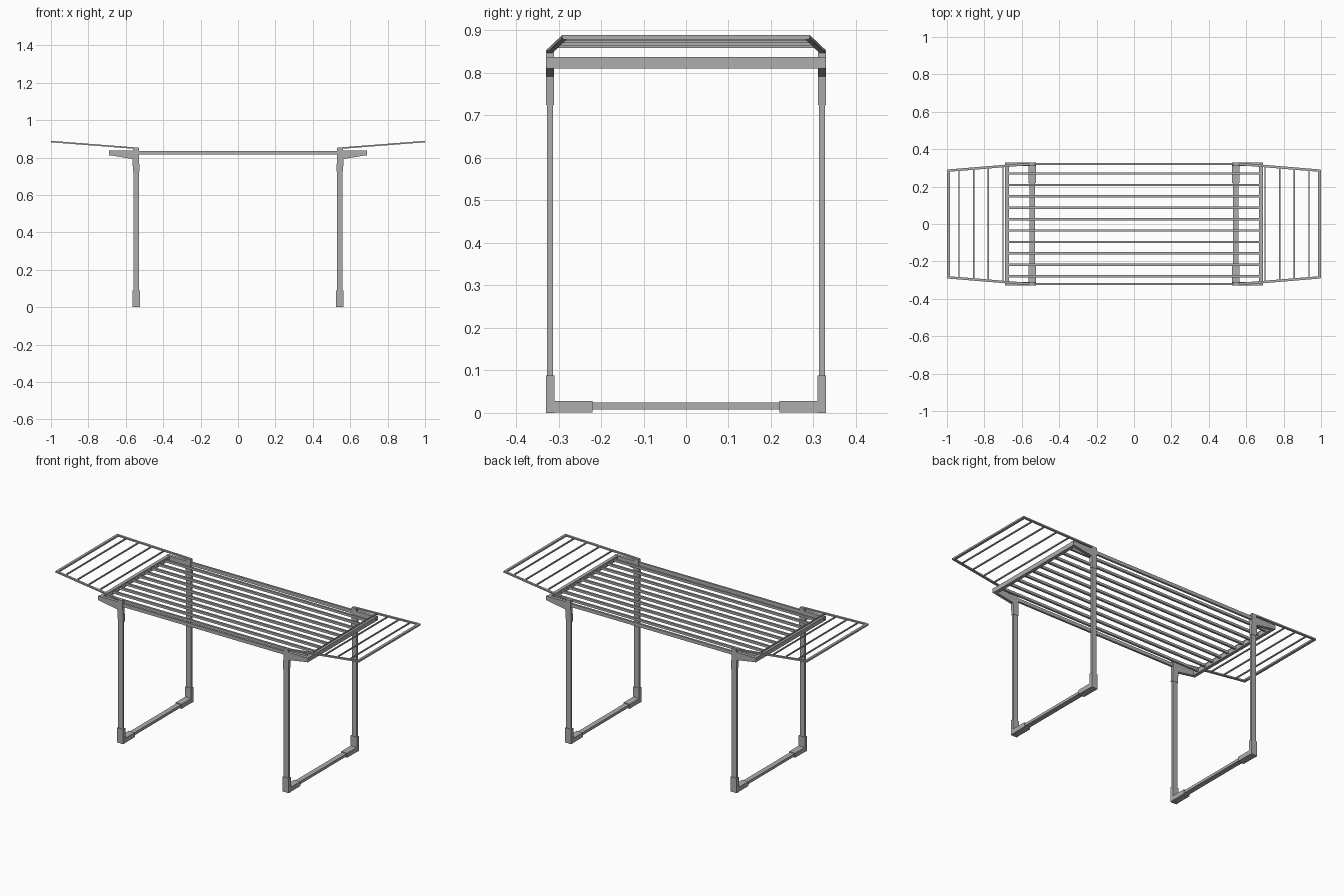
import bpy, bmesh
from mathutils import Vector, Matrix

cube = bpy.data.objects.get("Cube")
if cube:
    bpy.data.objects.remove(cube)

grey = bpy.data.materials.new("grey_metal")
grey.use_nodes = True
colour = (0.42, 0.42, 0.42, 1)
grey.diffuse_color = colour
grey.node_tree.nodes["Principled BSDF"].inputs["Base Color"].default_value = colour


def finish(name, bm):
    bmesh.ops.recalc_face_normals(bm, faces=bm.faces)
    mesh = bpy.data.meshes.new(name)
    bm.to_mesh(mesh)
    bm.free()
    mesh.materials.append(grey)
    obj = bpy.data.objects.new(name, mesh)
    bpy.context.collection.objects.link(obj)
    return obj


def beam(name, start, end, width, height):
    """Rectangular bar between two points; height is measured upwards."""
    a, b = Vector(start), Vector(end)
    along = (b - a).normalized()
    guide = Vector((0, 0, 1)) if abs(along.z) < 0.9 else Vector((1, 0, 0))
    side = guide.cross(along).normalized()
    up = along.cross(side)
    frame = Matrix((along * (b - a).length, side * width, up * height)).transposed().to_4x4()
    bm = bmesh.new()
    bmesh.ops.create_cube(bm, size=1, matrix=Matrix.Translation((a + b) / 2) @ frame)
    return finish(name, bm)


def plate(name, outline, y0, y1, sx):
    """Side outline in x and z, extruded along y."""
    bm = bmesh.new()
    face = bm.faces.new([bm.verts.new((x * sx, y0, z)) for x, z in outline])
    new = bmesh.ops.extrude_face_region(bm, geom=[face])["geom"]
    verts = [v for v in new if isinstance(v, bmesh.types.BMVert)]
    bmesh.ops.translate(bm, verts=verts, vec=(0, y1 - y0, 0))
    return finish(name, bm)


LEG_X, LEG_Y = 0.545, 0.32
BRACKET = [(0.53, 0.852), (0.56, 0.854), (0.562, 0.838), (0.69, 0.838),
           (0.69, 0.813), (0.565, 0.792), (0.561, 0.725), (0.527, 0.725)]

for sx, end in ((1, "left"), (-1, "right")):
    x = sx * LEG_X
    # Leg frame with corner sleeves
    beam(f"{end}_foot_bar", (x, -LEG_Y, 0.016), (x, LEG_Y, 0.016), 0.03, 0.016)
    for sy, side in ((-1, "front"), (1, "back")):
        name = f"{side}_{end}"
        y = sy * LEG_Y
        beam(f"{name}_leg", (x, y, 0.02), (x, y, 0.76), 0.014, 0.03)
        beam(f"{name}_foot_sleeve", (x, y, 0), (x, y, 0.088), 0.02, 0.04)
        beam(f"{name}_foot_socket", (x, sy * 0.33, 0.0145), (x, sy * 0.22, 0.0145), 0.04, 0.027)
        plate(f"{name}_bracket", BRACKET, y - 0.009, y + 0.009, sx)
        # Tapering wing side rail
        beam(f"{name}_wing_rail", (sx * 0.535, sy * 0.323, 0.849),
             (sx * 0.997, sy * 0.285, 0.885), 0.013, 0.008)
    # Tabletop end rail
    beam(f"{end}_end_rail", (sx * 0.679, -0.328, 0.824), (sx * 0.679, 0.328, 0.824), 0.02, 0.026)
    # Wing outer bar and rods
    beam(f"{end}_wing_end_bar", (sx * 0.992, -0.29, 0.884), (sx * 0.992, 0.29, 0.884), 0.015, 0.01)
    for i in range(4):
        rx = 0.7 + 0.0785 * i
        t = (rx - 0.535) / 0.462
        ry, rz = 0.323 - 0.038 * t, 0.849 + 0.036 * t
        beam(f"{end}_wing_rod_{i + 1}", (sx * rx, -ry, rz), (sx * rx, ry, rz), 0.007, 0.007)

# Tabletop side rails
for sy, side in ((-1, "front"), (1, "back")):
    beam(f"{side}_side_rail", (-0.67, sy * 0.321, 0.825), (0.67, sy * 0.321, 0.825), 0.012, 0.02)

# Tabletop slats
for i in range(10):
    y = 0.27 - 0.061 * i
    beam(f"slat_{i + 1}", (-0.675, y, 0.826), (0.675, y, 0.826), 0.012, 0.014)
